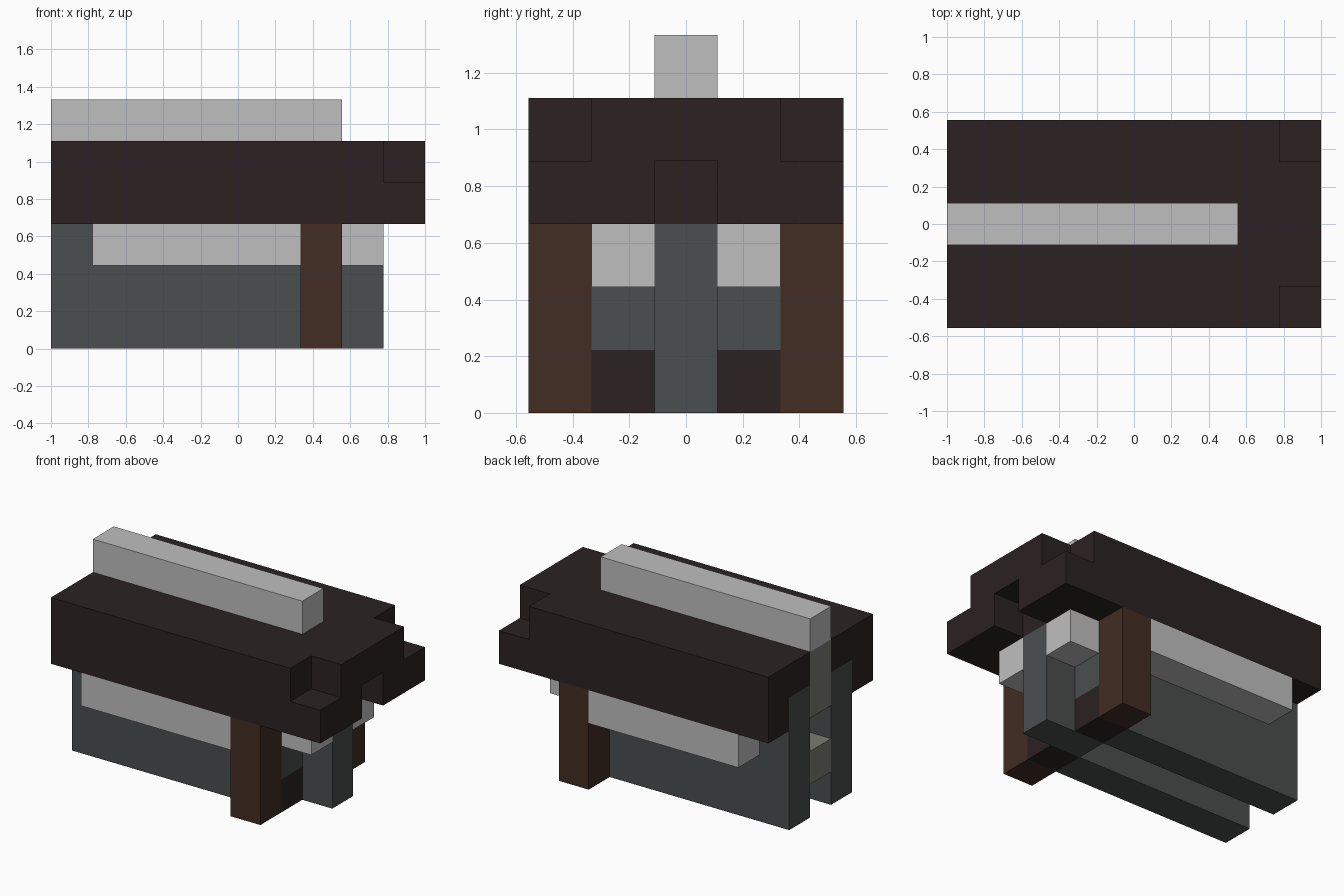
import bpy
import bmesh
from mathutils import Vector

cube = bpy.data.objects.get("Cube")
if cube:
    bpy.data.objects.remove(cube, do_unlink=True)

UNIT = 2 / 9  # edge of one building block
LENGTH = 9    # blocks along x


def material(name, r, g, b):
    mat = bpy.data.materials.new(name)
    mat.use_nodes = True
    mat.diffuse_color = (r, g, b, 1)
    mat.node_tree.nodes["Principled BSDF"].inputs["Base Color"].default_value = (r, g, b, 1)
    return mat


DARK = material("dark timber", 0.025, 0.016, 0.016)
BROWN = material("brown wood", 0.054, 0.026, 0.016)
SLATE = material("slate grey", 0.069, 0.077, 0.077)
PALE = material("pale grey", 0.52, 0.52, 0.52)
STONE = material("warm grey", 0.20, 0.198, 0.175)


def block(name, mat, x, y, z, mirrored=False):
    """Box from block ranges: x from the rear end, y from the centre plane, z from the ground."""
    low = Vector((x[0] - LENGTH / 2, y[0], z[0])) * UNIT
    high = Vector((x[1] - LENGTH / 2, y[1], z[1])) * UNIT
    bm = bmesh.new()
    bmesh.ops.create_cube(bm, size=1)
    bmesh.ops.scale(bm, vec=high - low, verts=bm.verts)
    bmesh.ops.translate(bm, vec=(low + high) / 2, verts=bm.verts)
    mesh = bpy.data.meshes.new(name)
    bm.to_mesh(mesh)
    bm.free()
    mesh.materials.append(mat)
    obj = bpy.data.objects.new(name, mesh)
    bpy.context.collection.objects.link(obj)
    if mirrored:
        mod = obj.modifiers.new("Mirror", 'MIRROR')
        mod.use_axis = (False, True, False)
        mod.use_mirror_merge = False
    return obj


MIDDLE = (-0.5, 0.5)
INNER = (0.5, 1.5)
OUTER = (1.5, 2.5)

# Roof sides, top and the stepped overhang
block("roof_eaves", DARK, (0, 8), OUTER, (3, 5), True)
block("roof_slopes", DARK, (0, 8), INNER, (4, 5), True)
block("roof_lips", DARK, (8, 9), (0.5, 2.5), (3, 4), True)
block("roof_end_ceilings", DARK, (7, 8), INNER, (3, 4), True)
block("roof_end_core", DARK, (6, 8), MIDDLE, (3, 5))
block("roof_overhang", DARK, (8, 9), (-1.5, 1.5), (4, 5))
block("ridge_beam", PALE, (0, 7), MIDDLE, (5, 6))

# Long walls with dark feet at the porch end
block("long_walls", SLATE, (0, 6), INNER, (0, 4), True)
block("porch_walls", SLATE, (6, 7), INNER, (1, 4), True)
block("porch_feet", DARK, (6, 7), INNER, (0, 1), True)
block("porch_pillar", SLATE, (6, 8), MIDDLE, (0, 3))

# Pale bands under the roof and brown posts
block("side_bands", PALE, (1, 6), OUTER, (2, 3), True)
block("porch_bands", PALE, (7, 8), INNER, (2, 3), True)
block("corner_posts", BROWN, (6, 7), OUTER, (0, 3), True)

# Filling between the walls, leaving an opening at the rear
block("rear_lintel", STONE, (0, 6), MIDDLE, (3, 5))
block("rear_sill", STONE, (0, 6), MIDDLE, (1, 2))
